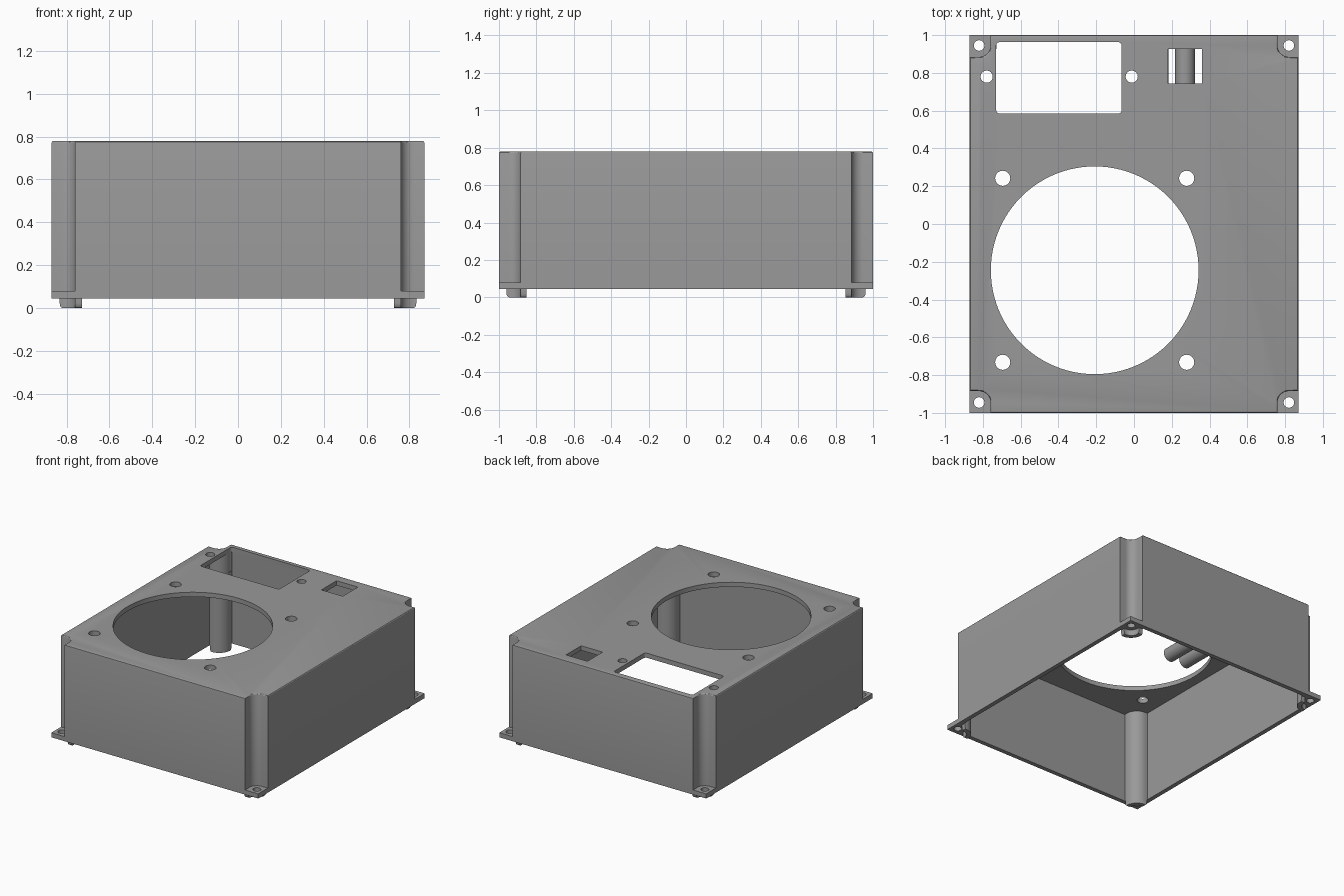
import bpy, bmesh, math

if "Cube" in bpy.data.objects:
    bpy.data.objects.remove(bpy.data.objects["Cube"])

HX, HY = 0.87, 1.0             # half size of the box
CX, CY, R = 0.82, 0.945, 0.06  # corner screw centre and notch radius
WALL = 0.033
Z0, ZF, Z1 = 0.045, 0.08, 0.78  # rim, flange top, box top

grey = bpy.data.materials.new("grey plastic")
grey.diffuse_color = (0.32, 0.32, 0.32, 1)
grey.use_nodes = True
grey.node_tree.nodes["Principled BSDF"].inputs["Base Color"].default_value = grey.diffuse_color


def prism(name, pts, z0, z1, bevel=None, width=0.01):
    """Extrude a closed outline; bevel edges chosen by a rule."""
    bm = bmesh.new()
    low = [bm.verts.new((x, y, z0)) for x, y in pts]
    face = bm.faces.new(low)
    top = bmesh.ops.extrude_face_region(bm, geom=[face])["geom"]
    for v in top:
        if isinstance(v, bmesh.types.BMVert):
            v.co.z = z1
    bmesh.ops.recalc_face_normals(bm, faces=bm.faces)
    if bevel:
        edges = [e for e in bm.edges if bevel(e)]
        bmesh.ops.bevel(bm, geom=edges, offset=width, segments=3,
                        profile=0.5, affect='EDGES')
    me = bpy.data.meshes.new(name)
    bm.to_mesh(me)
    bm.free()
    ob = bpy.data.objects.new(name, me)
    bpy.context.collection.objects.link(ob)
    me.materials.append(grey)
    return ob


def arc(cx, cy, r, a0, a1, n):
    return [(cx + r * math.cos(math.radians(a0 + (a1 - a0) * i / n)),
             cy + r * math.sin(math.radians(a0 + (a1 - a0) * i / n)))
            for i in range(n + 1)]


def circle(x, y, r, n=32):
    return arc(x, y, r, 0, 360, n)[:-1]


def rect(x0, x1, y0, y1):
    return [(x0, y0), (x1, y0), (x1, y1), (x0, y1)]


def outline(inset):
    """Rectangle with a rounded notch in every corner."""
    r = R + inset
    q = [(HX - inset, CY - r)] + arc(CX, CY, r, 270, 180, 12) + [(CX - r, HY - inset)]
    pts = []
    for sx, sy in ((1, 1), (-1, 1), (-1, -1), (1, -1)):
        part = [(x * sx, y * sy) for x, y in q]
        pts += part if sx * sy > 0 else part[::-1]
    return pts


def combine(ob, tool, op):
    mod = ob.modifiers.new("bool", 'BOOLEAN')
    mod.operation, mod.object, mod.solver = op, tool, 'EXACT'
    dg = bpy.context.evaluated_depsgraph_get()
    me = bpy.data.meshes.new_from_object(ob.evaluated_get(dg))
    ob.modifiers.clear()
    ob.data = me
    bpy.data.objects.remove(tool)


def smooth(ob):
    bpy.ops.object.select_all(action='DESELECT')
    ob.select_set(True)
    bpy.context.view_layer.objects.active = ob
    bpy.ops.object.shade_smooth_by_angle(angle=math.radians(30))


# Notched shell with softened top edge, plus the rectangular bottom flange
box = prism("enclosure", outline(0), Z0, Z1,
            lambda e: all(v.co.z > Z1 - 0.001 for v in e.verts), 0.01)
combine(box, prism("flange", rect(-HX, HX, -HY, HY), Z0, ZF), 'UNION')

# Hollow interior, open at the bottom
combine(box, prism("cavity", outline(WALL), -0.1, Z1 - 0.035), 'DIFFERENCE')

# Fan opening and its four screw holes
FX, FY, FS = -0.208, -0.245, 0.487
cuts = [circle(FX, FY, 0.55, 96)]
cuts += [circle(FX + sx * FS, FY + sy * FS, 0.04) for sx in (-1, 1) for sy in (-1, 1)]
# Socket side screws and small switch window
cuts += [circle(x, 0.78, 0.032) for x in (-0.78, -0.012)]
cuts += [rect(0.18, 0.36, 0.745, 0.927)]
for pts in cuts:
    combine(box, prism("cutter", pts, 0.6, 1.0), 'DIFFERENCE')
# Socket window with rounded corners
combine(box, prism("socket_cutter", rect(-0.73, -0.065, 0.585, 0.963), 0.6, 1.0,
                   lambda e: abs(e.verts[0].co.z - e.verts[1].co.z) > 0.1, 0.018),
        'DIFFERENCE')
# Flange screw holes
for sx in (-1, 1):
    for sy in (-1, 1):
        combine(box, prism("cutter", circle(sx * CX, sy * CY, 0.028), 0, 0.2), 'DIFFERENCE')
smooth(box)

# Curved locating feet below each corner, rounded at their ends
ro = R + WALL
foot = ([(CX + 0.012, CY - ro)] + arc(CX, CY, ro, 270, 180, 12) + [(CX - ro, CY + 0.015)]
        + [(CX - R, CY + 0.015)] + arc(CX, CY, R, 180, 270, 12) + [(CX + 0.012, CY - R)])


def foot_end(e):
    a, b = (v.co for v in e.verts)
    at_end = (min(abs(a.x), abs(b.x)) > CX + 0.01 or min(abs(a.y), abs(b.y)) > CY + 0.01)
    return at_end and a.z < 0.001 and b.z < 0.001


for sx, nx in ((-1, "left"), (1, "right")):
    for sy, ny in ((-1, "front"), (1, "back")):
        smooth(prism(f"{ny}_{nx}_foot", [(x * sx, y * sy) for x, y in foot],
                     0, Z0 + 0.003, foot_end, 0.022))

# Two horizontal pegs on the inside of the back wall
for i, x in enumerate((0.27, 0.13)):
    peg = prism(f"inner_peg_{i + 1}", circle(0, 0, 0.052), 0, 0.28)
    peg.rotation_euler = (math.pi / 2, 0, 0)
    peg.location = (x, HY - 0.01, 0.115)
    smooth(peg)
